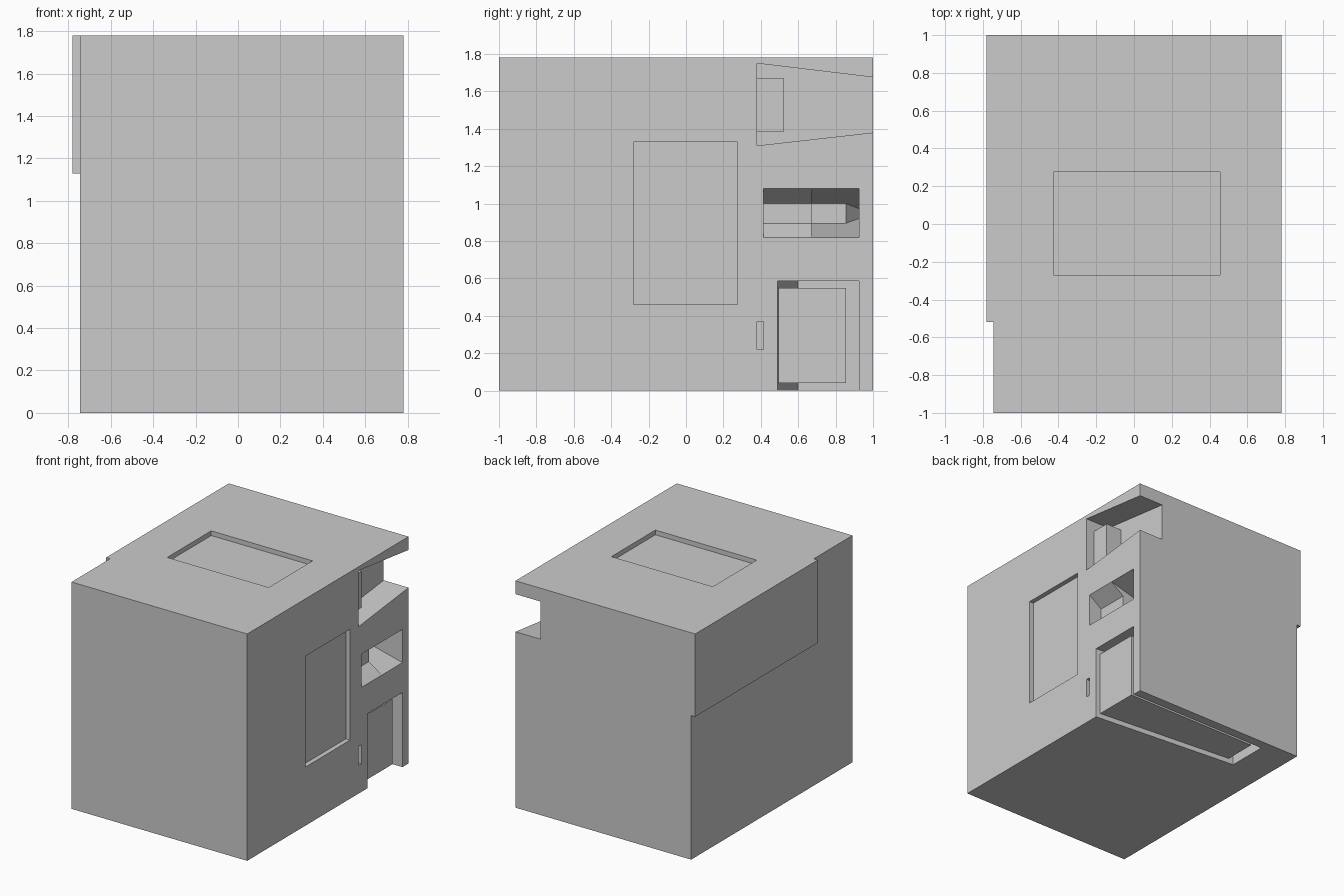
import bpy, bmesh
from itertools import product

if "Cube" in bpy.data.objects:
    bpy.data.objects.remove(bpy.data.objects["Cube"])

RIGHT = 0.78   # plane of the detailed side
OUT = 0.82     # where cutters end outside the body


def hull(name, points):
    """Convex solid around a few corner points."""
    bm = bmesh.new()
    for p in points:
        bm.verts.new(p)
    bmesh.ops.convex_hull(bm, input=bm.verts[:])
    bmesh.ops.dissolve_limit(bm, angle_limit=0.002, verts=bm.verts[:], edges=bm.edges[:])
    bmesh.ops.recalc_face_normals(bm, faces=bm.faces[:])
    mesh = bpy.data.meshes.new(name)
    bm.to_mesh(mesh)
    bm.free()
    ob = bpy.data.objects.new(name, mesh)
    bpy.context.collection.objects.link(ob)
    return ob


def box(name, x, y, z):
    return hull(name, list(product(x, y, z)))


def taper(name, y0, y1, z_open, end0, end1):
    """Pocket in the right side; each end gives (depth, low z, high z)."""
    pts = list(product((RIGHT, OUT), (y0, y1), z_open))
    for y, (d, lo, hi) in ((y0, end0), (y1, end1)):
        pts += [(RIGHT - d, y, lo), (RIGHT - d, y, hi)]
    return hull(name, pts)


def carve(body, cutter):
    cutter.hide_render = True
    mod = body.modifiers.new(cutter.name, 'BOOLEAN')
    mod.operation = 'DIFFERENCE'
    mod.solver = 'EXACT'
    mod.object = cutter
    bpy.context.view_layer.objects.active = body
    bpy.ops.object.modifier_apply(modifier=mod.name)
    bpy.data.objects.remove(cutter)


# Main cabinet and raised panel on the left side
body = box("cabinet_body", (-0.745, RIGHT), (-1, 1), (0, 1.78))
box("left_panel", (-0.78, -0.745), (-0.52, 1), (1.13, 1.78))

# Shallow rectangular recesses: roof, side panel, small slot
carve(body, box("roof_recess", (-0.425, 0.455), (-0.27, 0.275), (1.743, 1.83)))
for name, y, z in (("side_recess", (-0.28, 0.275), (0.46, 1.33)),
                   ("slot_recess", (0.38, 0.415), (0.22, 0.37))):
    carve(body, box(name, (RIGHT - 0.037, OUT), y, z))

# Tapering notch open to the back
notch = ((0.38, 1.31), (0.38, 1.75), (1.02, 1.673), (1.02, 1.382))
carve(body, hull("corner_notch", [(x, y, z) for x in (0.565, OUT) for y, z in notch]))

# Middle window with sloped sill and ceiling, stepping deeper to the back
window = (0.82, 1.08)
shallow, deep, deepest = (0.113, 0.895, 1.0), (0.3, 0.895, 1.0), (0.4, 0.92, 0.973)
carve(body, taper("window_corner", 0.855, 0.925, window, deep, deepest))
carve(body, taper("window_deep", 0.67, 0.86, window, deep, deep))
carve(body, taper("window_shallow", 0.415, 0.68, window, shallow, shallow))

# Long compartment at the bottom with one slanted wall
plan = ((OUT, 0.487), (OUT, 0.925), (-0.46, 0.925), (-0.46, 0.6))
carve(body, hull("drawer_space", [(x, y, z) for x, y in plan for z in (-0.05, 0.585)]))

# Block inside the notch and the drawer filling the compartment
box("notch_block", (0.56, 0.706), (0.375, 0.525), (1.385, 1.67))
box("drawer", (-0.42, 0.743), (0.49, 0.855), (0.04, 0.55))
